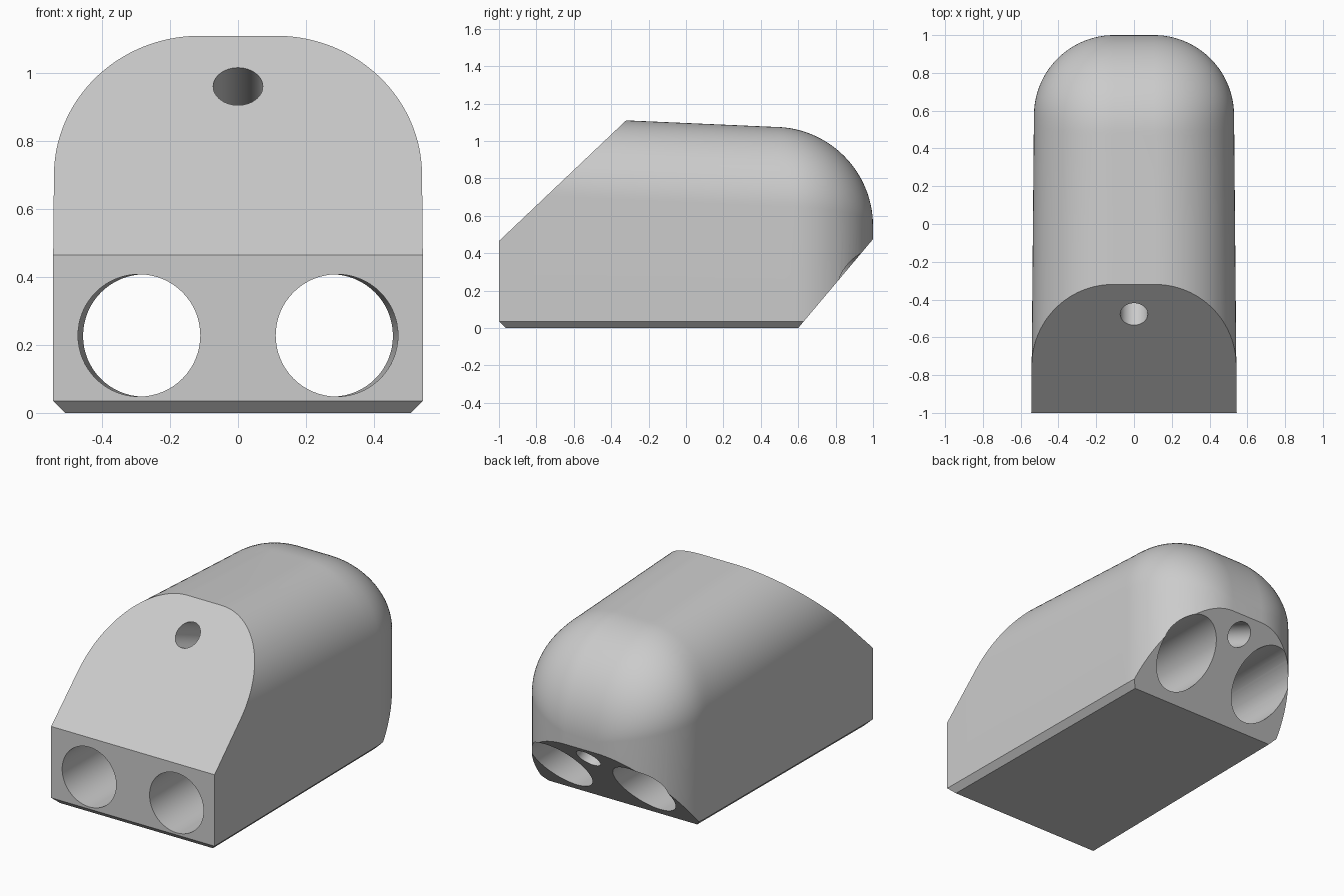
import bpy, bmesh, math
from mathutils import Vector

default = bpy.data.objects.get("Cube")
if default:
    bpy.data.objects.remove(default, do_unlink=True)

R_SIDE = 0.425          # rounding of the upper side edges and upright rear edges
R_REAR = 0.53           # rounding over the rear top edge
Y_SIDE, Y_REAR = 1 - R_SIDE, 1 - R_REAR
CHAMFER = 0.035
ARC = 28


def inset(y, start, radius):
    """Fraction left (1 to 0) of a quarter round that begins at start."""
    u = min(max((y - start) / radius, 0), 1)
    return math.sqrt(1 - u * u)


def section(y):
    """Arched cross-section at y, chamfered at the bottom."""
    along = min(y, Y_SIDE)
    side, rear = inset(y, Y_SIDE, R_SIDE), inset(y, Y_REAR, R_REAR)
    half = 0.544 - 0.009 * (along + 1)
    flat = half - R_SIDE
    width = flat + R_SIDE * side
    top = 1.11 - 0.044 * (min(y, Y_REAR) + 0.32) - R_REAR * (1 - rear)
    rise = R_SIDE * rear
    right = [(width - CHAMFER, 0), (width, CHAMFER)]
    for i in range(ARC + 1):
        a = math.pi / 2 * i / ARC
        right.append((flat + R_SIDE * side * math.cos(a),
                      top - rise * (1 - math.sin(a))))
    outline = right + [(-x, z) for x, z in reversed(right)]
    return [(x, y, z) for x, z in outline]


def slice_off(bm, point, normal):
    """Cut away everything on the normal side and cap the opening."""
    cut = bmesh.ops.bisect_plane(
        bm, geom=bm.verts[:] + bm.edges[:] + bm.faces[:], dist=1e-5,
        plane_co=point, plane_no=Vector(normal).normalized(), clear_outer=True)
    edges = [g for g in cut["geom_cut"] if isinstance(g, bmesh.types.BMEdge)]
    bmesh.ops.edgeloop_fill(bm, edges=edges)


# Body: lofted arch with a rounded rear
bm = bmesh.new()
stations = [-1, -0.5, 0] + [Y_REAR + R_REAR * math.sin(math.pi / 2 * i / ARC)
                            for i in range(ARC + 1)]
rings = [[bm.verts.new(p) for p in section(y)] for y in stations]
for a, b in zip(rings, rings[1:]):
    for i in range(len(a)):
        j = (i + 1) % len(a)
        bm.faces.new((a[i], a[j], b[j], b[i]))
bm.faces.new(rings[0])
bm.faces.new(rings[-1])
bmesh.ops.remove_doubles(bm, verts=bm.verts, dist=1e-4)
bmesh.ops.recalc_face_normals(bm, faces=bm.faces)

# Sloped front, undercut rear and front bottom chamfer
slice_off(bm, (0, -1, 0.465), (0, -0.645, 0.68))
slice_off(bm, (0, 0.6, 0), (0, 0.475, -0.4))
slice_off(bm, (0, -1 + CHAMFER, 0), (0, -1, -1))
bmesh.ops.recalc_face_normals(bm, faces=bm.faces)

mesh = bpy.data.meshes.new("body")
bm.to_mesh(mesh)
bm.free()
body = bpy.data.objects.new("body", mesh)
bpy.context.collection.objects.link(body)


def bore(name, start, end, radius):
    """Drill a round hole through the body along start to end."""
    start, end = Vector(start), Vector(end)
    axis = end - start
    bpy.ops.mesh.primitive_cylinder_add(
        vertices=64, radius=radius, depth=axis.length + 1,
        location=(start + end) / 2,
        rotation=axis.to_track_quat('Z', 'Y').to_euler())
    cutter = bpy.context.object
    cutter.name = name
    cutter.hide_render = True
    mod = body.modifiers.new(name, 'BOOLEAN')
    mod.operation = 'DIFFERENCE'
    mod.solver = 'EXACT'
    mod.object = cutter
    bpy.ops.object.select_all(action='DESELECT')
    body.select_set(True)
    bpy.context.view_layer.objects.active = body
    bpy.ops.object.modifier_apply(modifier=name)
    bpy.data.objects.remove(cutter, do_unlink=True)


# Two large bores converging slightly to the rear, one small sloping bore
for name, s in (("left_bore", 1), ("right_bore", -1)):
    bore(name, (s * 0.291, -1, 0.228), (s * 0.276, 0.8, 0.228), 0.18)
bore("small_bore", (0, -0.475, 0.96), (0, 0.93, 0.39), 0.073)

bpy.ops.object.shade_smooth_by_angle(angle=math.radians(30))
